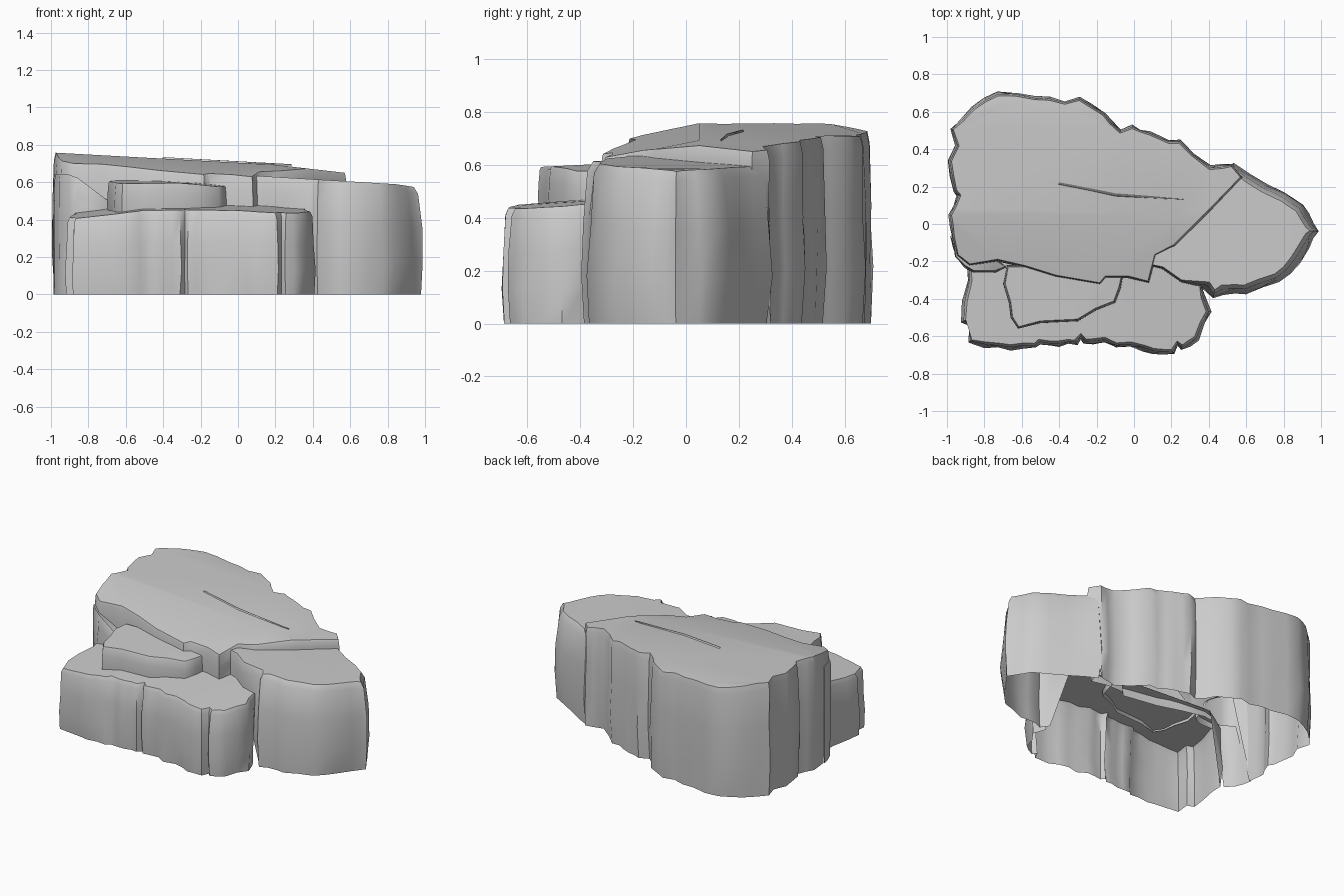
import bpy, bmesh, random
from mathutils import Vector

if "Cube" in bpy.data.objects:
    bpy.data.objects.remove(bpy.data.objects["Cube"])

random.seed(4)


def normals(pts):
    # outward corner directions of a counter-clockwise outline
    out = []
    n = len(pts)
    for i in range(n):
        a, b, c = (Vector(pts[j % n][:2]) for j in (i - 1, i, i + 1))
        d1, d2 = (b - a).normalized(), (c - b).normalized()
        out.append(Vector((d1.y + d2.y, -d1.x - d2.x)).normalized())
    return out


def refine(pts):
    # break long cliff edges with a slightly shifted middle point
    out = []
    for a, b in zip(pts, pts[1:] + pts[:1]):
        out.append(a)
        d = Vector((b[0] - a[0], b[1] - a[1]))
        if a[2] == b[2] == 0 and d.length > .1:
            s = random.uniform(-.03, .06)
            out.append(((a[0] + b[0]) / 2 + d.y * s, (a[1] + b[1]) / 2 - d.x * s, 0))
    return out


def slab(name, pts, top, inset, rough=.014, cuts=()):
    """Open-bottomed rock slab: outline of (x, y, bottom z), cap height from top(x, y)."""
    bm = bmesh.new()
    pts = refine(pts)
    nor = normals(pts)
    # fraction of height, fraction of inset
    levels = [(0, .3), (.3, 0), (.62, .2), (.94, .62), (1, 1)]
    rings = []
    for f, k in levels:
        ring = []
        for (x, y, zb), nv in zip(pts, nor):
            amount = inset if zb == 0 else .012
            j = random.uniform(0, rough) if f in (0, .3, .62) and zb == 0 else 0
            p = Vector((x, y)) - nv * (amount * k + j)
            zt = top(p.x, p.y)
            zb = min(zb, zt)
            ring.append(bm.verts.new((p.x, p.y, zb + (zt - zb) * f)))
        rings.append(ring)
    n = len(pts)
    for lo, hi in zip(rings, rings[1:]):
        for i in range(n):
            j = (i + 1) % n
            bm.faces.new((lo[i], lo[j], hi[j], hi[i]))
    cap = [bm.faces.new(rings[-1])]
    # split the cap so that it can bend
    for co, no in cuts:
        geom = cap + list({e for f in cap for e in f.edges}) + list({v for f in cap for v in f.verts})
        res = bmesh.ops.bisect_plane(bm, geom=geom, plane_co=co, plane_no=no, dist=1e-5)
        cap = [g for g in res['geom'] if isinstance(g, bmesh.types.BMFace)]
        for v in {v for f in cap for v in f.verts}:
            v.co.z = top(v.co.x, v.co.y)
    bmesh.ops.triangulate(bm, faces=cap)
    bmesh.ops.remove_doubles(bm, verts=bm.verts, dist=1e-4)
    bmesh.ops.dissolve_degenerate(bm, edges=bm.edges, dist=1e-4)
    me = bpy.data.meshes.new(name)
    bm.to_mesh(me)
    bm.free()
    ob = bpy.data.objects.new(name, me)
    bpy.context.collection.objects.link(ob)
    bpy.ops.object.select_all(action='DESELECT')
    ob.select_set(True)
    bpy.context.view_layer.objects.active = ob
    bpy.ops.object.shade_smooth_by_angle(angle=0.85)
    return ob


def ground(*xy):
    return [(x, y, 0) for x, y in xy]


def hung(z, *xy):
    return [(x, y, z) for x, y in xy]


X, Y = (1, 0, 0), (0, 1, 0)

# high plateau: free front edge, then right side, back and left cliffs
plateau = (
    hung(.42, (-.95, -.17), (-.88, -.225), (-.73, -.20), (-.58, -.235), (-.42, -.285),
         (-.18, -.325), (-.15, -.29), (-.03, -.29), (.08, -.315), (.12, -.17))
    + hung(.55, (.22, -.12), (.40, .06), (.58, .25))
    + ground((.53, .33), (.41, .315), (.25, .455), (.19, .455), (.09, .50), (-.01, .535),
             (-.07, .51), (-.15, .60), (-.29, .685), (-.37, .665), (-.53, .69), (-.73, .71),
             (-.87, .63), (-.99, .51), (-.96, .42), (-1, .34), (-.97, .17), (-.95, .15),
             (-1, .05), (-.985, -.07)))
slab("high_plateau", plateau,
     lambda x, y: .694 - .055 * x + .2 * min(y, .05) - .12 * max(y - .55, 0) - .06 * max(x - .2, 0),
     .025, cuts=[((0, .05, 0), Y), ((0, .5, 0), Y), ((.2, 0, 0), X)])

# right shoulder
shoulder = (
    hung(.42, (.07, -.22), (.15, -.24), (.25, -.31))
    + ground((.37, -.36), (.42, -.41), (.48, -.385), (.60, -.385), (.69, -.35), (.78, -.32),
             (.89, -.21), (.94, -.13), (1, -.04), (.94, .06), (.91, .11), (.71, .225),
             (.53, .335))
    + hung(1, (.40, .20), (.10, -.10)))
slab("right_shoulder", shoulder,
     lambda x, y: .64 - .06 * x - .05 * max(y, 0) - .1 * max(x - .85, 0), .06)

# low front ledge with a groove in its face
ledge = (
    ground((-.90, -.22), (-.90, -.30), (-.93, -.53), (-.89, -.55), (-.895, -.64),
           (-.80, -.665), (-.66, -.68), (-.52, -.67), (-.50, -.65), (-.40, -.66),
           (-.30, -.65), (-.285, -.62), (-.275, -.645), (-.16, -.64), (-.10, -.67),
           (-.02, -.665), (.10, -.70), (.22, -.70), (.235, -.66), (.25, -.68), (.35, -.625),
           (.385, -.54), (.42, -.47), (.39, -.38))
    + hung(1, (.36, -.33), (.20, -.22), (-.10, -.25), (-.50, -.22), (-.75, -.17)))
slab("front_ledge", ledge,
     lambda x, y: .46 + .12 * min(x + .5, 0) - .05 * max(x, 0) + .08 * (y + .5), .035)

# middle block sitting on the ledge
block = (
    hung(.43, (-.68, -.22), (-.70, -.32), (-.67, -.42), (-.66, -.50), (-.62, -.56),
         (-.50, -.53), (-.30, -.52), (-.20, -.46), (-.10, -.42), (-.07, -.34), (-.06, -.28))
    + hung(1, (-.20, -.26), (-.45, -.22)))
slab("middle_block", block, lambda x, y: .595 - .12 * max(x + .3, 0) + .05 * (y + .5), .02)

# thin raised edge on the plateau surface
slab("plateau_ridge",
     hung(.69, (-.41, .21), (-.10, .145), (.29, .13), (-.10, .165), (-.40, .225)),
     lambda x, y: .712 - .055 * x, .01, rough=0)

# sloping shelf below the plateau's left front corner
slab("left_shelf",
     ground((-.985, -.06), (-.965, -.18), (-.91, -.235))
     + hung(.40, (-.86, -.26), (-.74, -.26), (-.68, -.23))
     + hung(1, (-.75, -.18), (-.90, -.15)),
     lambda x, y: .64 - .75 * max(x + .88, 0), .015)
